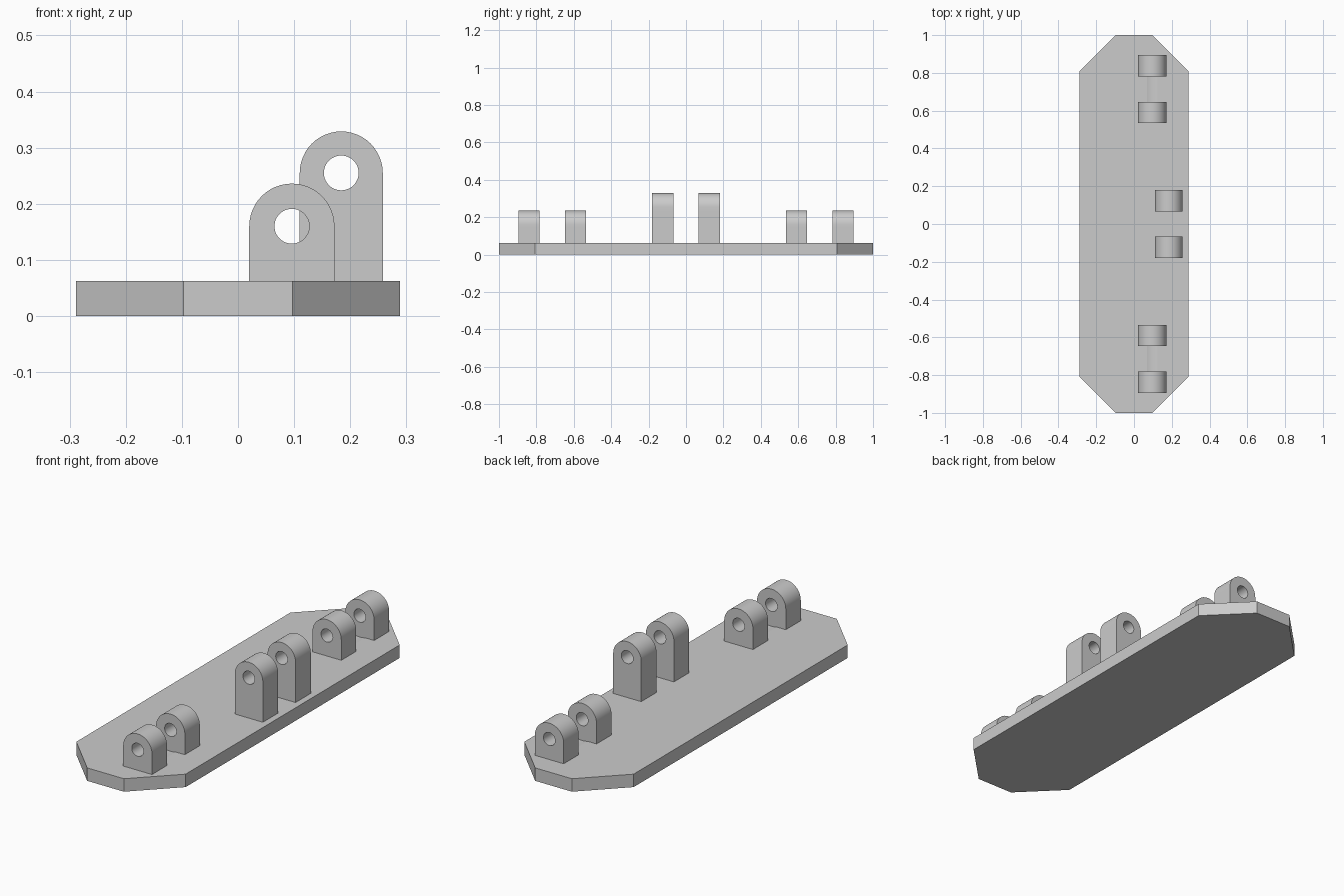
import bpy, bmesh, math

if "Cube" in bpy.data.objects:
    bpy.data.objects.remove(bpy.data.objects["Cube"])

PLATE_TOP = 0.062
grey = bpy.data.materials.new("light grey")
grey.diffuse_color = (0.6, 0.6, 0.6, 1)
grey.use_nodes = True
grey.node_tree.nodes["Principled BSDF"].inputs["Base Color"].default_value = grey.diffuse_color


def finish(name, bm, smooth=True):
    bmesh.ops.recalc_face_normals(bm, faces=bm.faces)
    me = bpy.data.meshes.new(name)
    bm.to_mesh(me)
    bm.free()
    me.materials.append(grey)
    ob = bpy.data.objects.new(name, me)
    bpy.context.collection.objects.link(ob)
    if smooth:
        bpy.ops.object.select_all(action='DESELECT')
        ob.select_set(True)
        bpy.context.view_layer.objects.active = ob
        bpy.ops.object.shade_smooth_by_angle(angle=math.radians(30))
    return ob


def lerp(a, b, t):
    return (a[0] + (b[0] - a[0]) * t, a[1] + (b[1] - a[1]) * t)


# Round-topped lug with a through hole along y
def lug(name, x, z, r, hole, y0, y1, seg=48):
    base = PLATE_TOP - 0.01
    angles = [2 * math.pi * i / seg for i in range(seg)]
    inner = [(x + hole * math.cos(a), z + hole * math.sin(a)) for a in angles]
    half = seg // 2
    outer = [(x + r * math.cos(a), z + r * math.sin(a)) for a in angles[:half]]
    corners = [(x - r, z), (x - r, base), (x + r, base), (x + r, z)]
    n = half // 3
    for a, b in zip(corners, corners[1:]):
        outer += [lerp(a, b, i / n) for i in range(n)]
    bm = bmesh.new()
    rings = [[bm.verts.new((px, y, pz)) for px, pz in ring]
             for ring, y in ((outer, y0), (outer, y1), (inner, y1), (inner, y0))]
    for k in range(4):
        a, b = rings[k], rings[(k + 1) % 4]
        for i in range(seg):
            j = (i + 1) % seg
            bm.faces.new((a[i], a[j], b[j], b[i]))
    return finish(name, bm)


# Base plate with chamfered corners
bm = bmesh.new()
outline = [(0.097, -1), (0.289, -0.808), (0.289, 0.808), (0.097, 1),
           (-0.097, 1), (-0.289, 0.808), (-0.289, -0.808), (-0.097, -1)]
face = bm.faces.new([bm.verts.new((x, y, 0)) for x, y in outline])
ext = bmesh.ops.extrude_face_region(bm, geom=[face])
bmesh.ops.translate(bm, vec=(0, 0, PLATE_TOP),
                    verts=[v for v in ext["geom"] if isinstance(v, bmesh.types.BMVert)])
plate = finish("base_plate", bm, smooth=False)

# Hinge lugs, mirrored front to back
for side, s in (("front", -1), ("back", 1)):
    for part, x, z, r, y0, y1 in (("middle_lug", 0.184, 0.255, 0.074, 0.066, 0.181),
                                  ("inner_lug", 0.096, 0.160, 0.076, 0.534, 0.647),
                                  ("outer_lug", 0.096, 0.160, 0.076, 0.782, 0.895)):
        lug(f"{side}_{part}", x, z, r, 0.031, s * y0, s * y1)

    # Shallow clearance groove between the low lugs
    bpy.ops.mesh.primitive_cylinder_add(vertices=96, radius=0.102, depth=0.137,
                                        location=(0.096, s * 0.7145, 0.160),
                                        rotation=(math.pi / 2, 0, 0))
    cutter = bpy.context.object
    cutter.name = f"{side}_groove_cutter"
    cutter.hide_render = True
    cutter.hide_viewport = True
    mod = plate.modifiers.new(f"{side}_groove", 'BOOLEAN')
    mod.operation = 'DIFFERENCE'
    mod.solver = 'EXACT'
    mod.object = cutter
